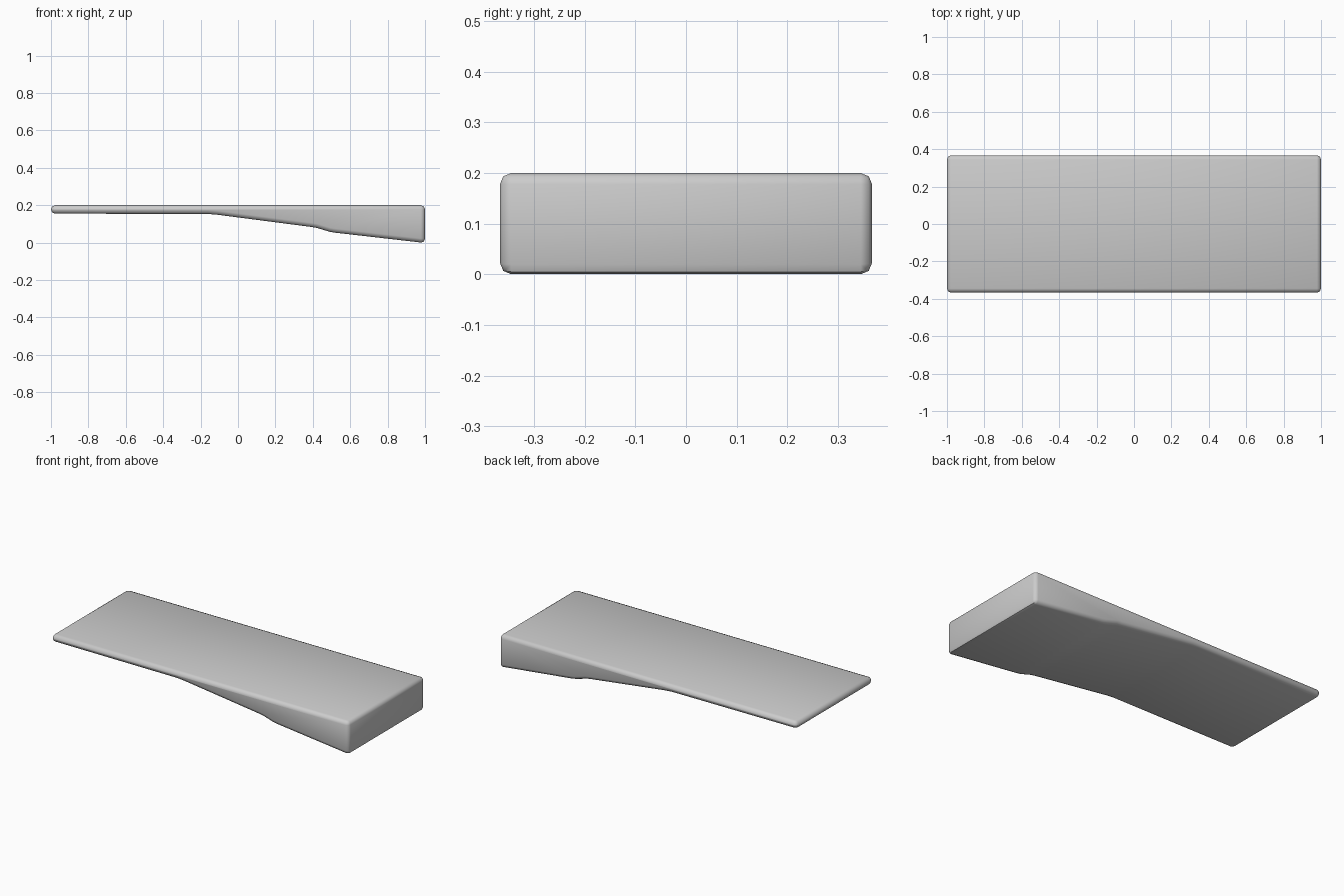
import bpy, bmesh, math

if "Cube" in bpy.data.objects:
    bpy.data.objects.remove(bpy.data.objects["Cube"])

HALF_WIDTH = 0.367
# Side outline (x, z): flat top, thin left end, stepped wedge underneath
OUTLINE = [(-1, 0.2), (-1, 0.155), (-0.16, 0.153), (-0.11, 0.149), (0.39, 0.084),
           (0.42, 0.079), (0.49, 0.058), (0.52, 0.053), (1, -0.002), (1, 0.2)]

# Wedge body: outline extruded across the width
bm = bmesh.new()
face = bm.faces.new([bm.verts.new((x, -HALF_WIDTH, z)) for x, z in OUTLINE])
ext = bmesh.ops.extrude_face_region(bm, geom=[face])
verts = [g for g in ext["geom"] if isinstance(g, bmesh.types.BMVert)]
bmesh.ops.translate(bm, verts=verts, vec=(0, 2 * HALF_WIDTH, 0))
bmesh.ops.recalc_face_normals(bm, faces=bm.faces)
mesh = bpy.data.meshes.new("wedge_body")
bm.to_mesh(mesh)
bm.free()
body = bpy.data.objects.new("wedge_body", mesh)
bpy.context.collection.objects.link(body)

# Rounded outer edges
bevel = body.modifiers.new("rounded_edges", 'BEVEL')
bevel.width = 0.022
bevel.segments = 2
bevel.limit_method = 'ANGLE'
bevel.angle_limit = math.radians(40)

# Smooth shading over the bevels
bpy.context.view_layer.objects.active = body
body.select_set(True)
bpy.ops.object.modifier_apply(modifier=bevel.name)
bpy.ops.object.shade_smooth_by_angle(angle=math.radians(50))
